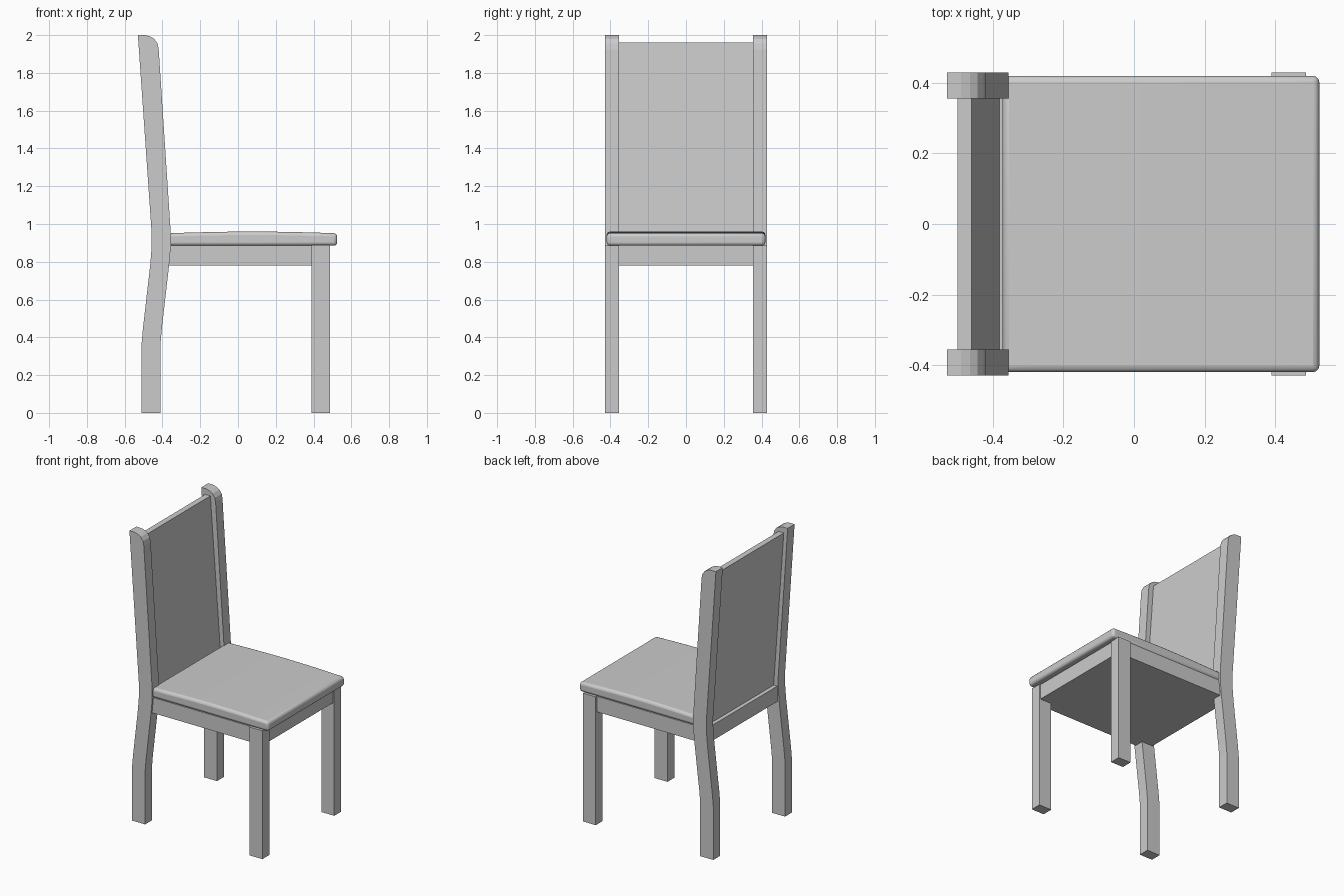
import bpy, bmesh, math

if "Cube" in bpy.data.objects:
    bpy.data.objects.remove(bpy.data.objects["Cube"])


def extrude_profile(name, pts, y0, y1):
    """Closed XZ outline extruded along Y."""
    bm = bmesh.new()
    face = bm.faces.new([bm.verts.new((x, y0, z)) for x, z in pts])
    res = bmesh.ops.extrude_face_region(bm, geom=[face])
    verts = [v for v in res["geom"] if isinstance(v, bmesh.types.BMVert)]
    bmesh.ops.translate(bm, verts=verts, vec=(0, y1 - y0, 0))
    bmesh.ops.recalc_face_normals(bm, faces=bm.faces)
    me = bpy.data.meshes.new(name)
    bm.to_mesh(me)
    bm.free()
    ob = bpy.data.objects.new(name, me)
    bpy.context.collection.objects.link(ob)
    return ob


def rect(x0, x1, z0, z1):
    return [(x0, z0), (x1, z0), (x1, z1), (x0, z1)]


# Bent back leg that continues up as the back post, rounded at the front top
post = [(-0.51, 0), (-0.41, 0), (-0.41, 0.37), (-0.403, 0.45), (-0.365, 0.78),
        (-0.356, 0.88), (-0.356, 0.95), (-0.42, 1.925), (-0.426, 1.955),
        (-0.443, 1.98), (-0.465, 1.993), (-0.49, 2.0), (-0.53, 2.0),
        (-0.457, 0.95), (-0.457, 0.88), (-0.465, 0.78), (-0.503, 0.45), (-0.51, 0.37)]

# Legs on both sides
for side, label in ((-1, "near"), (1, "far")):
    y0, y1 = sorted((side * 0.355, side * 0.43))
    extrude_profile(f"back_leg_{label}", post, y0, y1)
    extrude_profile(f"front_leg_{label}", rect(0.39, 0.488, 0, 0.888), y0, y1)

# Solid seat frame between the legs
extrude_profile("seat_frame", rect(-0.45, 0.48, 0.78, 0.887), -0.418, 0.418)

# Leaning back panel
panel = [(-0.422, 0.88), (-0.381, 0.88), (-0.46, 1.96), (-0.50, 1.96)]
extrude_profile("back_panel", panel, -0.36, 0.36)

# Crowned seat cushion with rounded edges
x0, x1, n = -0.372, 0.525, 8
top = []
for i in range(n + 1):
    t = i / n
    top.append((x1 + (x0 - x1) * t, 0.951 + 0.009 * math.sin(math.pi * t)))
seat = extrude_profile("seat", [(x0, 0.885), (x1, 0.885)] + top, -0.42, 0.42)
bev = seat.modifiers.new("rounded_edges", "BEVEL")
bev.width = 0.018
bev.segments = 3
bev.limit_method = "ANGLE"
bev.angle_limit = math.radians(40)
bpy.context.view_layer.objects.active = seat
seat.select_set(True)
bpy.ops.object.shade_smooth_by_angle(angle=math.radians(35))
